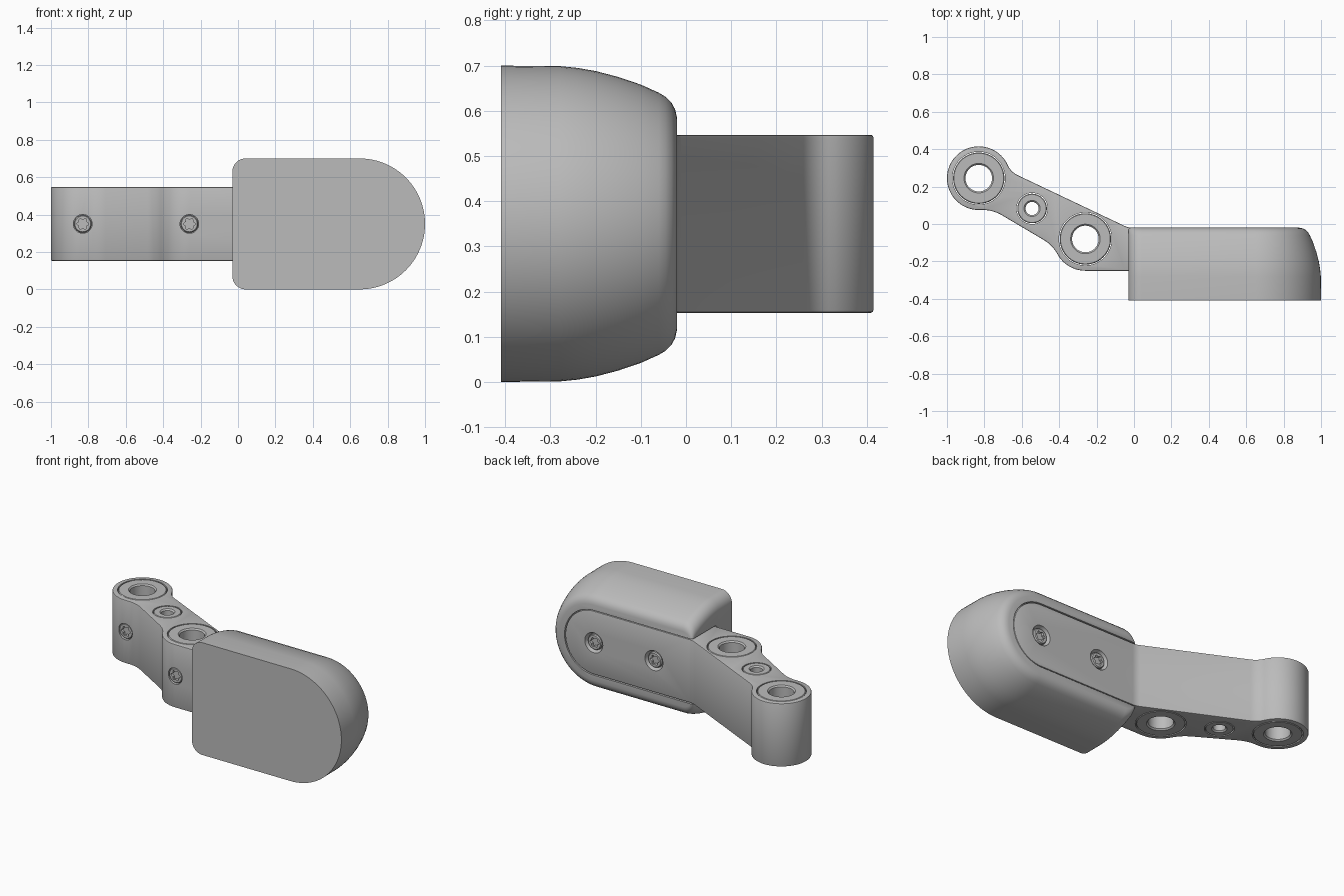
import bpy, bmesh, math
from mathutils import Vector

cube = bpy.data.objects.get("Cube")
if cube:
    bpy.data.objects.remove(cube, do_unlink=True)


def material(name, value):
    m = bpy.data.materials.new(name)
    m.use_nodes = True
    m.diffuse_color = (value, value, value, 1)
    m.node_tree.nodes["Principled BSDF"].inputs["Base Color"].default_value = m.diffuse_color
    return m


GREY = material("plain grey", 0.5)
MID_Z = 0.35


def finish(name, bm):
    bmesh.ops.recalc_face_normals(bm, faces=bm.faces)
    mesh = bpy.data.meshes.new(name)
    bm.to_mesh(mesh)
    bm.free()
    mesh.materials.append(GREY)
    ob = bpy.data.objects.new(name, mesh)
    bpy.context.collection.objects.link(ob)
    return ob


def activate(ob):
    bpy.ops.object.select_all(action='DESELECT')
    ob.select_set(True)
    bpy.context.view_layer.objects.active = ob


def smooth(ob, angle=30):
    activate(ob)
    bpy.ops.object.shade_smooth_by_angle(angle=math.radians(angle))


def boolean(ob, cutter, operation='DIFFERENCE'):
    activate(ob)
    mod = ob.modifiers.new("cut", 'BOOLEAN')
    mod.operation, mod.object, mod.solver = operation, cutter, 'EXACT'
    bpy.ops.object.modifier_apply(modifier=mod.name)
    bpy.data.objects.remove(cutter, do_unlink=True)


def arc(cx, cy, r, a, b, n=24):
    angles = [math.radians(a + (b - a) * i / n) for i in range(n + 1)]
    return [(cx + r * math.cos(t), cy + r * math.sin(t)) for t in angles]


def circle(cx, cy, r, n=48):
    return arc(cx, cy, r, 0, 360, n)[:-1]


def fillet(prev, corner, nxt, r, n=8):
    """Points of an arc rounding one corner of an outline."""
    p, c, q = Vector(prev), Vector(corner), Vector(nxt)
    u, v = (p - c).normalized(), (q - c).normalized()
    half = u.angle(v) / 2
    start, end = c + u * (r / math.tan(half)), c + v * (r / math.tan(half))
    centre = c + (u + v).normalized() * (r / math.sin(half))
    pts = []
    for i in range(n + 1):
        d = (start - centre).lerp(end - centre, i / n).normalized()
        pts.append(tuple(centre + d * r))
    return pts


def loft(name, rings, axis='z'):
    """Skin a list of (outline, level); outlines lie in xy or in xz."""
    bm = bmesh.new()
    loops = []
    for pts, h in rings:
        loops.append([bm.verts.new((a, b, h) if axis == 'z' else (a, h, b)) for a, b in pts])
    for lo, hi in zip(loops, loops[1:]):
        for i in range(len(lo)):
            j = (i + 1) % len(lo)
            bm.faces.new((lo[i], lo[j], hi[j], hi[i]))
    bm.faces.new(loops[0])
    bm.faces.new(loops[-1])
    return finish(name, bm)


def prism(name, pts, lo, hi, axis='z'):
    return loft(name, [(pts, lo), (pts, hi)], axis)


def tongue(x0, r):
    """Bar with a rounded far end, in the xz plane."""
    return [(x0, MID_Z - r)] + arc(0.65, MID_Z, r, -90, 90, 40) + [(x0, MID_Z + r)]


# Pad: half-round block whose back narrows towards the arm
def pad_outline(inset):
    x, lo, hi = -0.03, inset, 0.7 - inset
    return (fillet((x, MID_Z), (x, lo), (0.65, lo), 0.07)
            + arc(0.65, MID_Z, MID_Z - inset, -90, 90, 48)
            + fillet((0.65, hi), (x, hi), (x, MID_Z), 0.07))


pad_profile = [(-0.41, 0), (-0.28, 0.001), (-0.24, 0.005), (-0.2, 0.012), (-0.15, 0.025),
               (-0.1, 0.042), (-0.06, 0.06), (-0.045, 0.069), (-0.032, 0.082),
               (-0.024, 0.097), (-0.02, 0.115)]
pad = loft("pad", [(pad_outline(i), y) for y, i in pad_profile], 'y')
boolean(pad, prism("slot_cutter", tongue(-0.2, 0.202), -0.255, 0.2, 'y'))
smooth(pad)

# Arm: bent bar with two round bosses and a tongue set into the pad
knee, shoulder = (-0.03, -0.02), (-0.658, 0.278)
boss_a, boss_b = arc(-0.83, 0.245, 0.17, 25, 270, 48), arc(-0.26, -0.08, 0.17, 210, 270, 16)
dip_a, dip_b = (-0.754, 0.075), (-0.4375, -0.112)
arm_outline = (boss_a[1:-1] + fillet(boss_a[-1], dip_a, dip_b, 0.2)
               + fillet(dip_a, dip_b, boss_b[0], 0.2) + boss_b[1:]
               + [(0.9, -0.25), (0.9, -0.02)]
               + fillet((0.9, -0.02), knee, shoulder, 0.1)
               + fillet(knee, shoulder, boss_a[0], 0.115))
arm = prism("arm", arm_outline, 0.153, 0.547)
boolean(arm, prism("arm_limit", tongue(-1.2, 0.197), -1, 1, 'y'), 'INTERSECT')
activate(arm)
bevel = arm.modifiers.new("edge", 'BEVEL')
bevel.width, bevel.segments, bevel.angle_limit = 0.006, 2, math.radians(45)
bpy.ops.object.modifier_apply(modifier=bevel.name)

# Bushings through the arm
bushings = [("outer_bushing", -0.83, 0.245, 0.141, 0.071),
            ("middle_bushing", -0.545, 0.083, 0.083, 0.035),
            ("inner_bushing", -0.26, -0.08, 0.141, 0.071)]
for name, x, y, outer, bore in bushings:
    boolean(arm, prism("bore_cutter", circle(x, y, outer, 64), 0, 1))
    c, lo, hi, e = 0.008, 0.153, 0.547, 0.004
    section = [(bore, lo + c), (bore + c, lo), (outer - 2 * e, lo), (outer - e, lo + e),
               (outer - e, hi - e), (outer - 2 * e, hi), (bore + c, hi), (bore, hi - c)]
    bm = bmesh.new()
    rings = [[bm.verts.new((px, py, z)) for px, py in circle(x, y, r, 64)] for r, z in section]
    for k, ring in enumerate(rings):
        nxt = rings[(k + 1) % len(rings)]
        for i in range(64):
            j = (i + 1) % 64
            bm.faces.new((ring[i], ring[j], nxt[j], nxt[i]))
    smooth(finish(name, bm))

# Screws with star sockets, sunk into the arm; side is the outward y direction
screws = [("front_outer_screw", -0.83, 0.075, -1, 0.05),
          ("front_inner_screw", -0.26, -0.25, -1, 0.05),
          ("back_end_screw", 0.65, -0.02, 1, 0.062),
          ("back_middle_screw", 0.235, -0.02, 1, 0.062)]
for name, x, y, side, hole in screws:
    boolean(arm, loft("screw_cutter", [(circle(x, MID_Z, hole), y + side * 0.05),
                                       (circle(x, MID_Z, hole), y - side * 0.002),
                                       (circle(x, MID_Z, 0.05), y - side * 0.026)], 'y'))
    head = loft(name, [(circle(x, MID_Z, 0.047), y - side * 0.028),
                       (circle(x, MID_Z, 0.047), y - side * 0.012),
                       (circle(x, MID_Z, 0.042), y - side * 0.006)], 'y')
    star = []
    for i in range(36):
        t = math.tau * i / 36
        r = 0.027 + 0.005 * math.cos(6 * t)
        star.append((x + r * math.cos(t), MID_Z + r * math.sin(t)))
    boolean(head, prism("star_cutter", star, y - side * 0.022, y + side * 0.05, 'y'))
    smooth(head)
smooth(arm)
